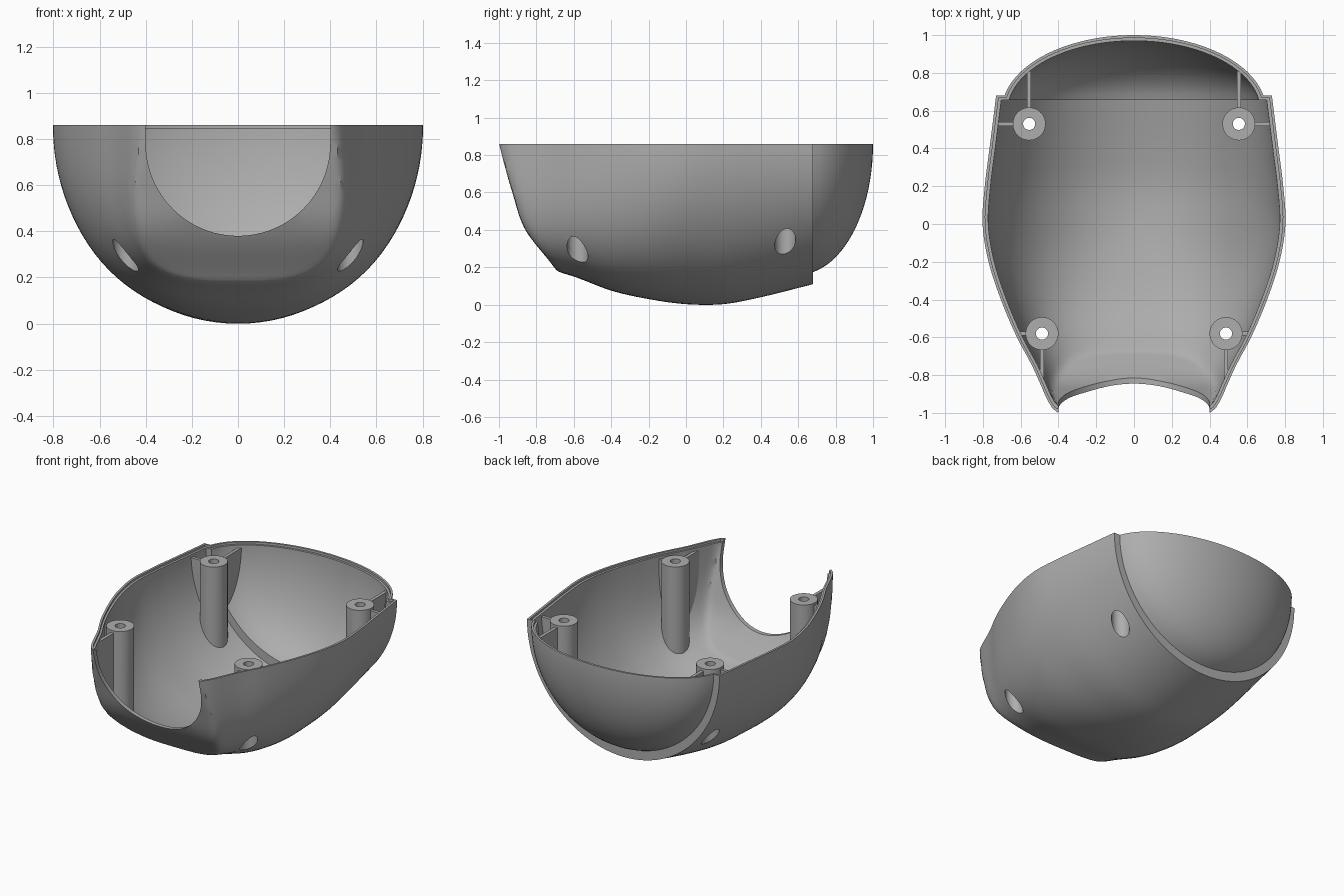
import bpy, bmesh
from math import pi, sin, cos, sqrt
from mathutils import Matrix

TOP = 0.86      # rim height
WALL = 0.03     # shell thickness
BACK = 0.68     # shoulder where the rear dome starts

if "Cube" in bpy.data.objects:
    bpy.data.objects.remove(bpy.data.objects["Cube"], do_unlink=True)

grey = bpy.data.materials.new("plain grey")
grey.use_nodes = True
COLOUR = (0.42, 0.42, 0.42, 1)
grey.diffuse_color = COLOUR
grey.node_tree.nodes["Principled BSDF"].inputs["Base Color"].default_value = COLOUR

# Body stations: y, half width, depth below rim, squareness
BODY = [(-1.06, .37, .36, 3), (-1, .42, .46, 3), (-.93, .46, .58, 3.3),
        (-.85, .495, .645, 3.4), (-.75, .54, .67, 3.3), (-.6, .62, .71, 3),
        (-.4, .705, .785, 2.6), (-.2, .77, .83, 2.3), (0, .802, .857, 2.05),
        (.2, .79, .857, 2), (.4, .765, .82, 2), (BACK, .73, .75, 2)]
# Front face profile: z, y
FRONT = [(0, -.6), (.19, -.7), (.4, -.86), (.6, -.93), (.77, -.98), (TOP, -1.005)]


def spline(table, t):
    """Smooth interpolation of the table columns at t."""
    t = min(max(t, table[0][0]), table[-1][0])
    i = 0
    while i < len(table) - 2 and t > table[i + 1][0]:
        i += 1
    a, b = table[i], table[i + 1]
    p, q = table[max(i - 1, 0)], table[min(i + 2, len(table) - 1)]
    h = b[0] - a[0]
    u = (t - a[0]) / h
    out = []
    for k in range(1, len(a)):
        m0 = (b[k] - p[k]) / (b[0] - p[0]) * h
        m1 = (q[k] - a[k]) / (q[0] - a[0]) * h
        out.append((2*u**3 - 3*u*u + 1) * a[k] + (u**3 - 2*u*u + u) * m0
                   + (3*u*u - 2*u**3) * b[k] + (u**3 - u*u) * m1)
    return out


def make_object(name, bm):
    bmesh.ops.recalc_face_normals(bm, faces=bm.faces)
    mesh = bpy.data.meshes.new(name)
    bm.to_mesh(mesh)
    bm.free()
    mesh.materials.append(grey)
    obj = bpy.data.objects.new(name, mesh)
    bpy.context.collection.objects.link(obj)
    return obj


def loft(name, rings):
    """Closed solid through rings of equal point count."""
    bm = bmesh.new()
    rows = [[bm.verts.new(p) for p in ring] for ring in rings]
    n = len(rows[0])
    for a, b in zip(rows, rows[1:]):
        for i in range(n):
            j = (i + 1) % n
            bm.faces.new((a[i], a[j], b[j], b[i]))
    bm.faces.new(rows[0])
    bm.faces.new(rows[-1])
    return make_object(name, bm)


def stations(inset):
    """Sections of the body, the shoulder step and the round rear dome."""
    end = BACK - inset * 0.8
    count = 44
    for i in range(count + 1):
        y = BODY[0][0] + (end - BODY[0][0]) * i / count
        w, d, n = spline(BODY, y)
        yield y, w - inset, d - inset, n
    c, b, r = 0.6, 0.4 - inset, 0.7 - inset
    start = (end - c) / b
    for i in range(19):
        a = (1 - i / 18) ** 2
        s = 1 - (1 - start) * a
        radius = max(r * sqrt(max(1 - s * s, 0)), 0.004)
        yield c + b * s, radius, radius, 2


def hull(name, inset, top, lip=False):
    """Bowl solid offset inwards by inset; lip gives only its flat plan."""
    rings = []
    for y, w, d, n in stations(inset):
        if lip:
            section = [(w, lip), (-w, lip)]
        else:
            section = []
            for i in range(57):
                a = pi * i / 56
                c, s = cos(a), sin(a)
                r = ((abs(c) / w) ** n + (abs(s) / d) ** n) ** (-1 / n)
                section.append((r * c, TOP - r * s))
        if lip or top > TOP:
            section += [(-w, top), (w, top)]
        ring = []
        for x, z in section:
            if y < 0:       # blend into the curved front face
                f = spline(FRONT, z)[0] + inset
                yy = (y + f + sqrt((y - f) ** 2 + 0.0006)) / 2
            else:
                yy = y
            ring.append((x, yy, z))
        rings.append(ring)
    return loft(name, rings)


def cylinder(name, x, y, r, z0, z1):
    bm = bmesh.new()
    bmesh.ops.create_cone(bm, cap_ends=True, segments=40, radius1=r, radius2=r,
                          depth=z1 - z0,
                          matrix=Matrix.Translation((x, y, (z0 + z1) / 2)))
    return make_object(name, bm)


def box(name, x0, x1, y0, y1, z0, z1):
    ring = lambda y: [(x0, y, z0), (x1, y, z0), (x1, y, z1), (x0, y, z1)]
    return loft(name, [ring(y0), ring(y1)])


def combine(obj, other, operation, keep=False):
    """Apply a boolean and drop the helper."""
    mod = obj.modifiers.new("cut", 'BOOLEAN')
    mod.operation, mod.object, mod.solver = operation, other, 'EXACT'
    bpy.context.view_layer.update()
    graph = bpy.context.evaluated_depsgraph_get()
    mesh = bpy.data.meshes.new_from_object(obj.evaluated_get(graph))
    obj.modifiers.clear()
    obj.data = mesh
    if not keep:
        bpy.data.objects.remove(other, do_unlink=True)


# Shell: outer bowl, hollow, stepped rim and round front opening
shell = hull("shell", 0, TOP)
combine(shell, hull("hollow", WALL, 1), 'DIFFERENCE')
combine(shell, hull("rim_step", WALL / 2, 1, lip=0.845), 'DIFFERENCE')
arch = [(0.4 * cos(pi * i / 48), 0.78 - 0.4 * sin(pi * i / 48)) for i in range(49)]
arch += [(-0.4, 1), (0.4, 1)]
combine(shell, loft("opening", [[(x, y, z) for x, z in arch] for y in (-1.3, -.6)]),
        'DIFFERENCE')

# Screw posts with two ribs each, trimmed to the shell
trim = hull("trim", WALL / 2, TOP)
parts = [shell]
for side, sx in (("left", 1), ("right", -1)):
    for end, px, py, sy in (("front", .487, -.58, -1), ("rear", .555, .53, 1)):
        x = sx * px
        post = cylinder(f"{end}_{side}_post", x, py, .087, -.1, .84)
        xs = sorted((x + sx * .06, sx))
        ys = sorted((py + sy * .06, sy * 1.1))
        combine(post, box("rib", *xs, py - .011, py + .011, -.08, .825), 'UNION')
        combine(post, box("rib", x - .011, x + .011, *ys, -.09, .825), 'UNION')
        combine(post, trim, 'INTERSECT', keep=True)
        # Screw hole above, wide counterbore below
        combine(post, cylinder("bore", x, py, .032, -.2, 1), 'DIFFERENCE')
        for part in (post, shell):
            combine(part, cylinder("counterbore", x, py, .056, -.3, .65), 'DIFFERENCE')
        parts.append(post)
bpy.data.objects.remove(trim, do_unlink=True)

# Smooth surfaces with crisp edges
bpy.ops.object.select_all(action='DESELECT')
for part in parts:
    part.select_set(True)
bpy.context.view_layer.objects.active = shell
bpy.ops.object.shade_smooth_by_angle(angle=0.6)
